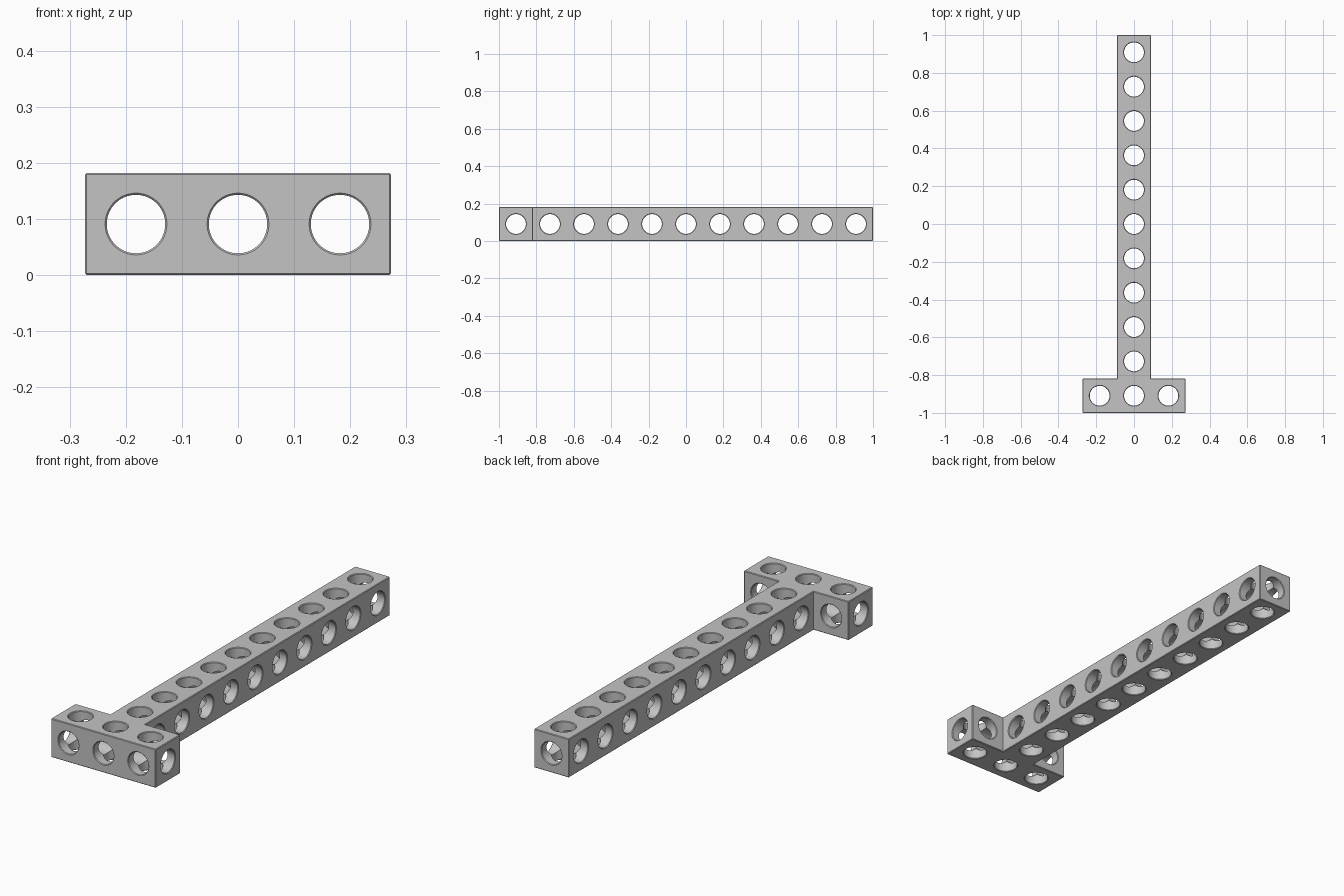
import bpy, bmesh, math
from mathutils import Matrix, Vector

cube = bpy.data.objects.get("Cube")
if cube:
    bpy.data.objects.remove(cube, do_unlink=True)

CELLS = 11
P = 2 / CELLS            # hole pitch and beam thickness
H = P / 2
CHAMFER = 0.003
RADIUS = 0.0525
BAR_Y = -1 + H           # centre line of the short crossbar

grey = bpy.data.materials.new("plain grey")
grey.use_nodes = True
grey.diffuse_color = (0.55, 0.55, 0.55, 1)
bsdf = next(n for n in grey.node_tree.nodes if n.type == "BSDF_PRINCIPLED")
bsdf.inputs["Base Color"].default_value = grey.diffuse_color


def make_object(name, bm):
    bmesh.ops.recalc_face_normals(bm, faces=bm.faces[:])
    mesh = bpy.data.meshes.new(name)
    bm.to_mesh(mesh)
    bm.free()
    mesh.materials.append(grey)
    obj = bpy.data.objects.new(name, mesh)
    bpy.context.scene.collection.objects.link(obj)
    return obj


def add_pin(bm, centre, axis, half, radius, sides=48):
    """Round cutter, flared at both ends to chamfer the hole rims."""
    turn = Vector((0, 0, 1)).rotation_difference(Vector(axis)).to_matrix()
    c = CHAMFER
    rings = []
    for z, r in ((-half - c, radius + 2 * c), (-half + c, radius),
                 (half - c, radius), (half + c, radius + 2 * c)):
        ring = []
        for i in range(sides):
            a = math.tau * (i + 0.5) / sides
            p = Vector((r * math.cos(a), r * math.sin(a), z))
            ring.append(bm.verts.new(turn @ p + Vector(centre)))
        rings.append(ring)
    for low, high in zip(rings, rings[1:]):
        for i in range(sides):
            j = (i + 1) % sides
            bm.faces.new((low[i], low[j], high[j], high[i]))
    bm.faces.new(rings[0][::-1])
    bm.faces.new(rings[-1])


# T-shaped solid with chamfered outer edges
bm = bmesh.new()
half_outline = [(3 * H, -1), (3 * H, -1 + P), (H, -1 + P), (H, 1)]
outline = half_outline + [(-x, y) for x, y in reversed(half_outline)]
base = bm.faces.new([bm.verts.new((x, y, 0)) for x, y in outline])
ext = bmesh.ops.extrude_face_region(bm, geom=[base])
top = [v for v in ext["geom"] if isinstance(v, bmesh.types.BMVert)]
bmesh.ops.translate(bm, verts=top, vec=(0, 0, P))
bmesh.ops.recalc_face_normals(bm, faces=bm.faces[:])
bm.normal_update()
outer = [e for e in bm.edges if e.is_convex]
bmesh.ops.bevel(bm, geom=outer, offset=CHAMFER, segments=1,
                profile=0.5, affect="EDGES")
beam = make_object("t_beam", bm)

# Hole cutters, one object for each direction
rows = [BAR_Y + i * P for i in range(CELLS)]
upright = [((0, y, H), H) for y in rows] + [((s * P, BAR_Y, H), H) for s in (-1, 1)]
sideways = [((0, y, H), 3 * H if i == 0 else H) for i, y in enumerate(rows)]
lengthwise = [((0, 0, H), 1)] + [((s * P, BAR_Y, H), H) for s in (-1, 1)]
cutters = []
# Radii differ by a hair so crossing bores never touch exactly
for name, axis, pins, nudge in (("upright_holes", (0, 0, 1), upright, 0),
                                ("sideways_holes", (1, 0, 0), sideways, 0.0004),
                                ("lengthwise_holes", (0, 1, 0), lengthwise, -0.0004)):
    bm = bmesh.new()
    for centre, half in pins:
        add_pin(bm, centre, axis, half, RADIUS + nudge)
    cutter = make_object(name, bm)
    cutter.hide_render = True
    cutters.append(cutter)
    mod = beam.modifiers.new(name, "BOOLEAN")
    mod.operation = "DIFFERENCE"
    mod.solver = "EXACT"
    mod.object = cutter

# Bake the holes and discard the cutters
bpy.context.view_layer.update()
graph = bpy.context.evaluated_depsgraph_get()
drilled = bpy.data.meshes.new_from_object(beam.evaluated_get(graph))
beam.modifiers.clear()
beam.data = drilled
for cutter in cutters:
    bpy.data.objects.remove(cutter, do_unlink=True)
drilled.materials.clear()
drilled.materials.append(grey)
for face in drilled.polygons:
    face.material_index = 0

bpy.ops.object.select_all(action="DESELECT")
beam.select_set(True)
bpy.context.view_layer.objects.active = beam
bpy.ops.object.shade_smooth_by_angle(angle=math.radians(30))
